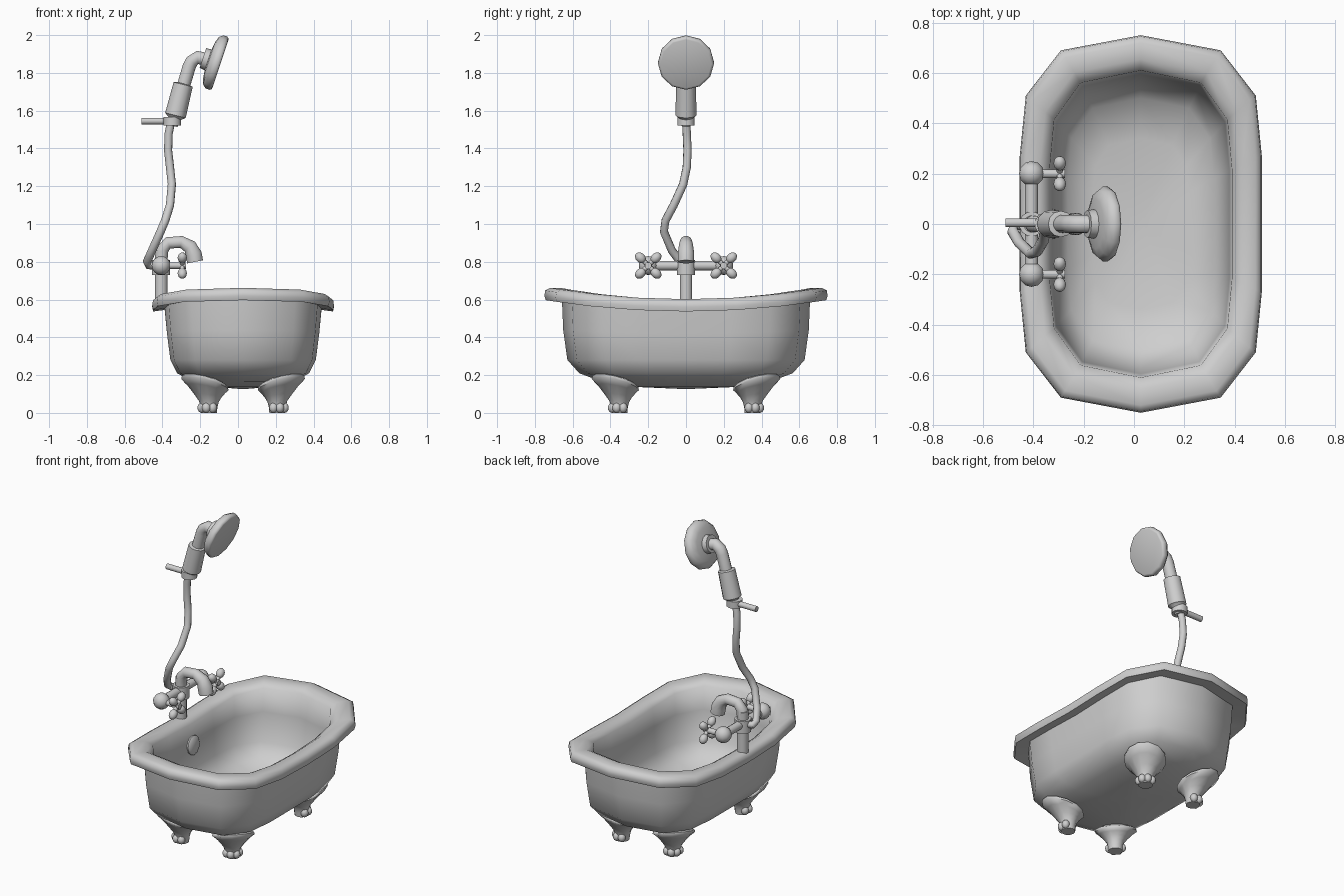
import bpy, bmesh, math
from mathutils import Vector, Matrix

if "Cube" in bpy.data.objects:
    bpy.data.objects.remove(bpy.data.objects["Cube"])

grey = bpy.data.materials.new("light grey")
grey.diffuse_color = (0.62, 0.62, 0.62, 1)
grey.use_nodes = True
grey.node_tree.nodes["Principled BSDF"].inputs["Base Color"].default_value = grey.diffuse_color


def finish(name, bm, angle=60):
    bmesh.ops.remove_doubles(bm, verts=bm.verts, dist=1e-5)
    bmesh.ops.recalc_face_normals(bm, faces=bm.faces)
    me = bpy.data.meshes.new(name)
    bm.to_mesh(me)
    bm.free()
    ob = bpy.data.objects.new(name, me)
    bpy.context.collection.objects.link(ob)
    me.materials.append(grey)
    bpy.ops.object.select_all(action='DESELECT')
    ob.select_set(True)
    bpy.context.view_layer.objects.active = ob
    bpy.ops.object.shade_smooth_by_angle(angle=math.radians(angle))
    return ob


def loft(name, rings, angle=60):
    """Skin a list of equal-length point rings and cap both ends."""
    bm = bmesh.new()
    vs = [[bm.verts.new(p) for p in r] for r in rings]
    n = len(rings[0])
    for a, b in zip(vs, vs[1:]):
        for i in range(n):
            j = (i + 1) % n
            bm.faces.new((a[i], a[j], b[j], b[i]))
    bm.faces.new(vs[0])
    bm.faces.new(vs[-1])
    return finish(name, bm, angle)


def tube(name, pts, radii, n=12, angle=50):
    pts = [Vector(p) for p in pts]
    if not isinstance(radii, (list, tuple)):
        radii = [radii] * len(pts)
    rings, prev, u = [], None, None
    for i, p in enumerate(pts):
        a, b = pts[max(i - 1, 0)], pts[min(i + 1, len(pts) - 1)]
        t = (b - a).normalized()
        if prev is None:
            u = t.orthogonal().normalized()
        else:
            u = prev.rotation_difference(t) @ u
        w = t.cross(u)
        rings.append([p + radii[i] * (math.cos(k * 2 * math.pi / n) * u +
                                      math.sin(k * 2 * math.pi / n) * w) for k in range(n)])
        prev = t
    return loft(name, rings, angle)


def turned(name, origin, axis, profile, n=12, angle=50):
    """Revolve (distance along axis, radius) pairs."""
    o, t = Vector(origin), Vector(axis).normalized()
    u = Vector((0, 1, 0)) if abs(t.y) < 0.9 else Vector((1, 0, 0))
    w = t.cross(u)
    rings = [[o + t * d + r * (math.cos(k * 2 * math.pi / n) * u +
                               math.sin(k * 2 * math.pi / n) * w) for k in range(n)]
             for d, r in profile]
    return loft(name, rings, angle)


def ball(name, c, r, scale=(1, 1, 1), rot=None):
    bm = bmesh.new()
    m = Matrix.Translation(c) @ (rot or Matrix()) @ Matrix.Diagonal((*scale, 1))
    bmesh.ops.create_uvsphere(bm, u_segments=12, v_segments=8, radius=r, matrix=m)
    return finish(name, bm)


# Tub shell: one octagon-like outline lofted outside, over the rim, and inside
CX = 0.027
quarter = [(0, 1), (0.66, 0.92), (0.95, 0.68), (1, 0.36)]
outline = quarter + [(1, 0)] + [(x, -y) for x, y in quarter[::-1]]
outline += [(-x, y) for x, y in outline[-2:0:-1]]
# half width, half length, height, share of the saddle curve
section = [(0.02, 0.03, 0.127, 0), (0.14, 0.26, 0.137, 0), (0.27, 0.45, 0.167, 0),
           (0.35, 0.565, 0.21, 0), (0.385, 0.628, 0.28, 0), (0.403, 0.65, 0.42, 0.3),
           (0.415, 0.657, 0.545, 1), (0.476, 0.742, 0.537, 1), (0.481, 0.75, 0.56, 1),
           (0.477, 0.745, 0.588, 1), (0.455, 0.72, 0.602, 1), (0.40, 0.655, 0.60, 1),
           (0.362, 0.61, 0.575, 1), (0.352, 0.595, 0.46, 0.4), (0.335, 0.565, 0.30, 0),
           (0.29, 0.50, 0.215, 0), (0.19, 0.34, 0.18, 0), (0.02, 0.03, 0.172, 0)]
loft("tub", [[(CX + x * hx, y * hy, z + s * 0.06 * y * y) for x, y in outline]
             for hx, hy, z, s in section], 75)

# Overflow plate on the inner wall
turned("overflow_plate", (-0.34, 0, 0.44), (1, 0, 0.08),
       [(0, 0.06), (0.025, 0.06), (0.035, 0.045)])

# Claw feet: flared sloping collar and rounded toes
for sx in (-1, 1):
    for sy in (-1, 1):
        d = Vector((sx, sy, 0)).normalized()
        base = Vector((CX + sx * 0.181, sy * 0.353, 0))
        rings = []
        for off, z, r, tilt in [(0, 0, 0.042, 0), (0, 0.03, 0.045, 0), (0, 0.06, 0.052, 0.003),
                                (0.008, 0.09, 0.072, 0.012), (0.02, 0.125, 0.1, 0.03),
                                (0.03, 0.15, 0.125, 0.042), (0.03, 0.165, 0.122, 0.042),
                                (0.02, 0.18, 0.08, 0.03)]:
            ring = []
            for k in range(12):
                v = Vector((math.cos(k * math.pi / 6), math.sin(k * math.pi / 6), 0))
                ring.append(base + d * off + v * r + Vector((0, 0, z + tilt * v.dot(d))))
            rings.append(ring)
        loft("claw_foot", rings)
        a0 = math.atan2(sy, sx)
        for a in (-75, -25, 25, 75):
            a = a0 + math.radians(a)
            ball("toe", base + Vector((math.cos(a), math.sin(a), 0)) * 0.04 + Vector((0, 0, 0.027)),
                 0.023, (1, 1, 1.17))

# Tap: post, collar, spout and cross bar
TX, TZ = -0.407, 0.78
tube("tap_post", [(TX, 0, 0.56), (TX, 0, 0.86)], 0.034)
tube("tap_collar", [(TX, 0, 0.73), (TX, 0, 0.81)], 0.05)
tube("spout", [(TX, 0, 0.80), (-0.40, 0, 0.865), (-0.37, 0, 0.9), (-0.30, 0, 0.905),
               (-0.255, 0, 0.88), (-0.235, 0, 0.84), (-0.227, 0, 0.80)],
     [0.034, 0.034, 0.033, 0.033, 0.039, 0.045, 0.044])
tube("cross_bar", [(TX, -0.2, TZ), (TX, 0.2, TZ)], 0.026)
for sy in (-1, 1):
    y = sy * 0.2
    ball("valve_ball", (TX, y, TZ), 0.05)
    tube("valve_stem", [(TX, y, TZ), (-0.275, y, TZ)], 0.018)
    for k in range(4):
        a = math.pi / 4 + k * math.pi / 2
        c, s = math.cos(a), math.sin(a)
        tube("handle_spoke", [(-0.295, y, TZ), (-0.295, y + c * 0.05, TZ + s * 0.05)], 0.013, 8)
        ball("handle_knob", (-0.295, y + c * 0.058, TZ + s * 0.058), 0.025, (1, 1.3, 1),
             Matrix.Rotation(a, 4, 'X'))

# Hose from the tap up to the hand shower
tube("hose", [(-0.43, 0, 0.78), (-0.475, -0.005, 0.782), (-0.482, -0.03, 0.80),
              (-0.455, -0.075, 0.86), (-0.41, -0.117, 0.96), (-0.385, -0.108, 1.02),
              (-0.36, -0.065, 1.1), (-0.35, -0.015, 1.21), (-0.36, 0.004, 1.30),
              (-0.37, 0.008, 1.39), (-0.367, 0.004, 1.48), (-0.35, 0, 1.56)], 0.022, 10)

# Wall bracket
tube("bracket_arm", [(-0.51, 0.005, 1.545), (-0.36, 0.005, 1.545)], 0.018)
tube("bracket_ring", [(-0.348, 0, 1.522), (-0.348, 0, 1.567)], 0.047)

# Hand shower: grip, bent neck and round head
turned("shower_grip", (-0.345, 0, 1.52), (0.25, 0, 1),
       [(0, 0.025), (0.04, 0.034), (0.057, 0.056), (0.225, 0.052), (0.23, 0.035)])
tube("shower_neck", [(-0.292, 0, 1.72), (-0.258, 0, 1.835), (-0.245, 0, 1.86),
                     (-0.215, 0, 1.882), (-0.15, 0, 1.868)], 0.036)
turned("shower_head", (-0.115, 0, 1.855), (0.95, 0, -0.316),
       [(-0.075, 0.055), (-0.045, 0.058), (-0.04, 0.10), (-0.03, 0.132), (-0.01, 0.148),
        (0.01, 0.149), (0.02, 0.143), (0.023, 0.135)])
